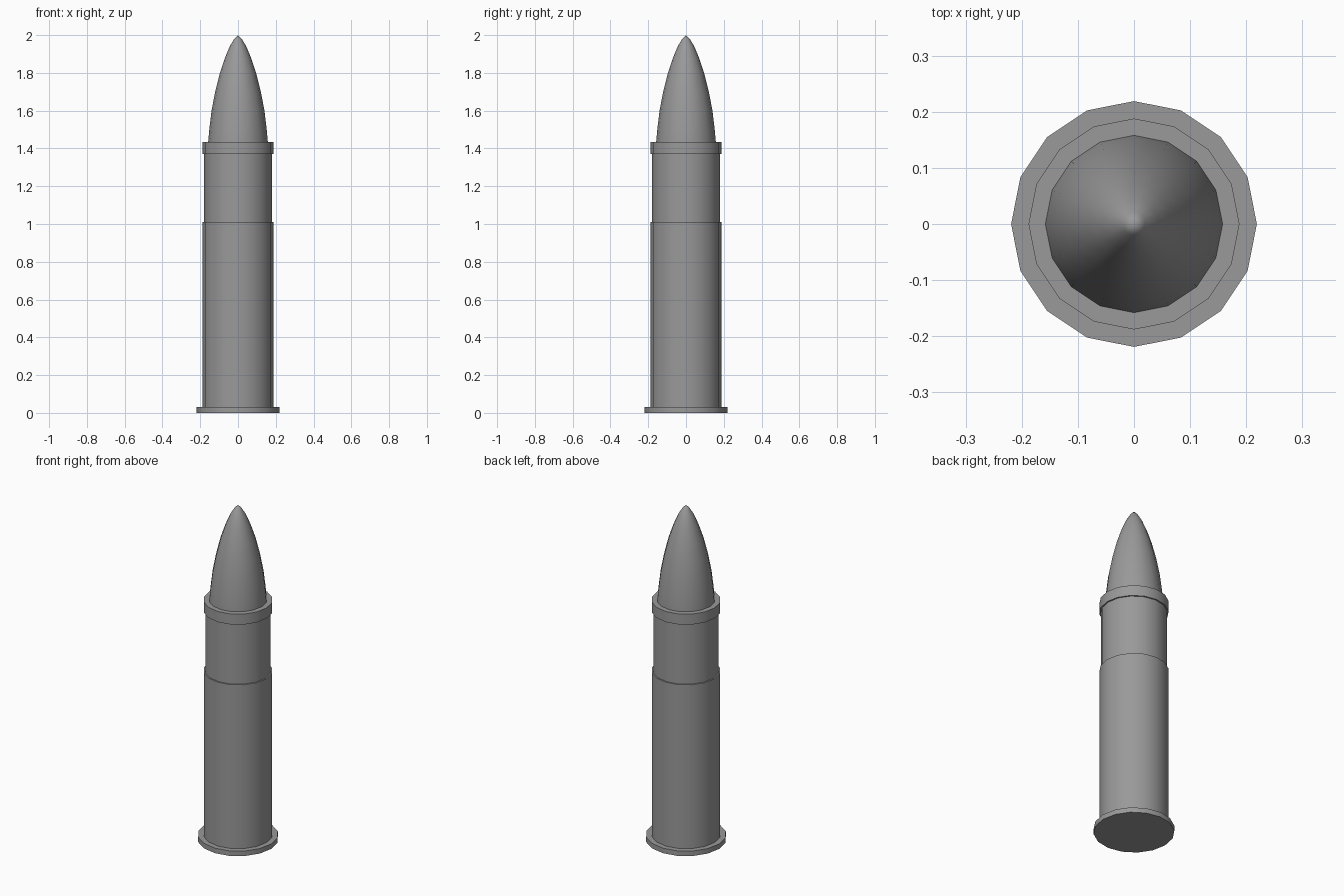
import bpy, bmesh, math

if "Cube" in bpy.data.objects:
    bpy.data.objects.remove(bpy.data.objects["Cube"])

SIDES = 16

# Dark grey metal
metal = bpy.data.materials.new("dark_metal")
metal.diffuse_color = (0.32, 0.32, 0.32, 1)
metal.use_nodes = True
metal.node_tree.nodes["Principled BSDF"].inputs["Base Color"].default_value = metal.diffuse_color


def lathe(name, profile, angle=30):
    """Revolve (radius, z) points about z; radius 0 ends become poles, others get caps."""
    bm = bmesh.new()
    rings = []
    for r, z in profile:
        if r == 0:
            rings.append([bm.verts.new((0, 0, z))] * SIDES)
        else:
            rings.append([bm.verts.new((r * math.cos(2 * math.pi * i / SIDES),
                                        r * math.sin(2 * math.pi * i / SIDES), z))
                          for i in range(SIDES)])
    for a, b in zip(rings, rings[1:]):
        for i in range(SIDES):
            j = (i + 1) % SIDES
            quad = [a[i], a[j], b[j], b[i]]
            bm.faces.new(list(dict.fromkeys(quad)))
    if profile[0][0] > 0:
        bm.faces.new(rings[0][::-1])
    if profile[-1][0] > 0:
        bm.faces.new(rings[-1])
    bmesh.ops.recalc_face_normals(bm, faces=bm.faces[:])
    mesh = bpy.data.meshes.new(name)
    bm.to_mesh(mesh)
    bm.free()
    mesh.materials.append(metal)
    obj = bpy.data.objects.new(name, mesh)
    bpy.context.collection.objects.link(obj)
    bpy.ops.object.select_all(action='DESELECT')
    obj.select_set(True)
    bpy.context.view_layer.objects.active = obj
    bpy.ops.object.shade_smooth_by_angle(angle=math.radians(angle))
    return obj


# Casing: wide base rim, main body, narrower neck and raised mouth collar
lathe("casing", [
    (0.219, 0.0), (0.219, 0.03),
    (0.188, 0.03), (0.188, 1.01),
    (0.18, 1.01), (0.18, 1.37),
    (0.188, 1.37), (0.188, 1.433),
    (0.158, 1.433),
])

# Pointed tip seated in the casing mouth
lathe("pointed_tip", [
    (0.159, 1.40), (0.158, 1.433), (0.152, 1.50), (0.140, 1.60),
    (0.121, 1.70), (0.096, 1.80), (0.069, 1.88), (0.044, 1.94),
    (0.020, 1.98), (0, 2.0),
], 50)
